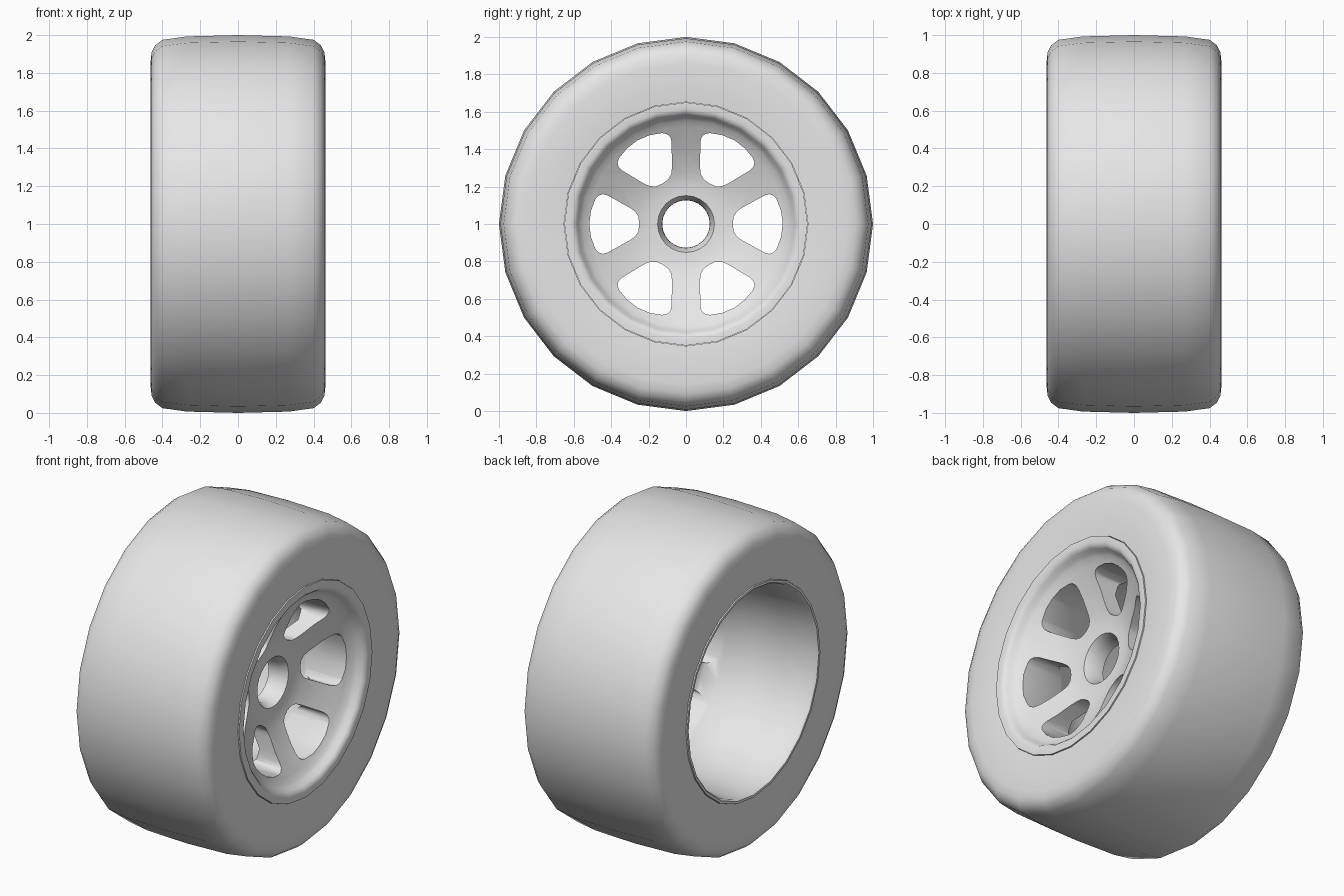
import bpy
import bmesh
from math import cos, sin, pi, radians
from mathutils import Matrix

SIDES = 24
CENTRE = Matrix.Translation((0, 0, 1))

old = bpy.data.objects.get("Cube")
if old:
    bpy.data.objects.remove(old, do_unlink=True)

grey = bpy.data.materials.new("light grey")
grey.use_nodes = True
grey.diffuse_color = (0.8, 0.8, 0.8, 1)
grey.node_tree.nodes["Principled BSDF"].inputs["Base Color"].default_value = (0.8, 0.8, 0.8, 1)


def add_object(name, bm):
    bmesh.ops.recalc_face_normals(bm, faces=bm.faces)
    bm.transform(CENTRE)
    mesh = bpy.data.meshes.new(name)
    bm.to_mesh(mesh)
    bm.free()
    mesh.materials.append(grey)
    obj = bpy.data.objects.new(name, mesh)
    bpy.context.collection.objects.link(obj)
    return obj


def revolve(name, profile):
    """Turn a closed (x, radius) outline around the axle."""
    bm = bmesh.new()
    rings = []
    for i in range(SIDES):
        a = 2 * pi * i / SIDES
        rings.append([bm.verts.new((x, r * cos(a), r * sin(a))) for x, r in profile])
    n = len(profile)
    for i in range(SIDES):
        here, after = rings[i], rings[(i + 1) % SIDES]
        for j in range(n):
            k = (j + 1) % n
            bm.faces.new((here[j], here[k], after[k], after[j]))
    return add_object(name, bm)


def smooth(obj, angle):
    bpy.ops.object.select_all(action="DESELECT")
    obj.select_set(True)
    bpy.context.view_layer.objects.active = obj
    bpy.ops.object.shade_smooth_by_angle(angle=radians(angle))


# Tyre: crowned tread, rounded shoulders, flat sidewalls
half = [(0.455, 0.652), (0.461, 0.72), (0.463, 0.86), (0.457, 0.91),
        (0.44, 0.945), (0.40, 0.975), (0.27, 0.993)]
tyre = revolve("tyre", half + [(0, 1.0)] + [(-x, r) for x, r in reversed(half)])
smooth(tyre, 45)

# Wheel: rounded flange, dished face, tapered hub bore, thin back flowing into the barrel
wheel = revolve("wheel", [
    (0.462, 0.65), (0.462, 0.615), (0.456, 0.597), (0.442, 0.585), (0.42, 0.573),
    (0.40, 0.555), (0.38, 0.52), (0.31, 0.40), (0.258, 0.28), (0.24, 0.21), (0.238, 0.152),
    (0.19, 0.128), (0.12, 0.127),
    (0.12, 0.20), (0.15, 0.30), (0.20, 0.40), (0.18, 0.47), (0.10, 0.52), (0.0, 0.57),
    (-0.10, 0.60), (-0.25, 0.615), (-0.45, 0.625), (-0.462, 0.635), (-0.462, 0.65),
])

# Six rounded window openings between the spokes
side = [(0.255, 0.04), (0.272, 0.066), (0.30, 0.087), (0.42, 0.153), (0.445, 0.16),
        (0.468, 0.152), (0.485, 0.132), (0.508, 0.07)]
outline = [(0.25, 0)] + side + [(0.517, 0)] + [(u, -v) for u, v in reversed(side)]
bm = bmesh.new()
for i in range(6):
    turn = Matrix.Rotation(i * pi / 3, 4, "X")
    face = bm.faces.new([bm.verts.new(turn @ Matrix.Translation((-0.1, u, v)).translation)
                         for u, v in outline])
    moved = bmesh.ops.extrude_face_region(bm, geom=[face])["geom"]
    bmesh.ops.translate(bm, vec=(0.7, 0, 0),
                        verts=[g for g in moved if isinstance(g, bmesh.types.BMVert)])
cutter = add_object("window_cutter", bm)
cutter.hide_render = True

cut = wheel.modifiers.new("windows", "BOOLEAN")
cut.operation = "DIFFERENCE"
cut.solver = "EXACT"
cut.object = cutter
bpy.context.view_layer.update()
graph = bpy.context.evaluated_depsgraph_get()
result = bpy.data.meshes.new_from_object(wheel.evaluated_get(graph))
wheel.modifiers.clear()
wheel.data = result
result.materials.clear()
result.materials.append(grey)
bpy.data.objects.remove(cutter, do_unlink=True)
smooth(wheel, 45)
